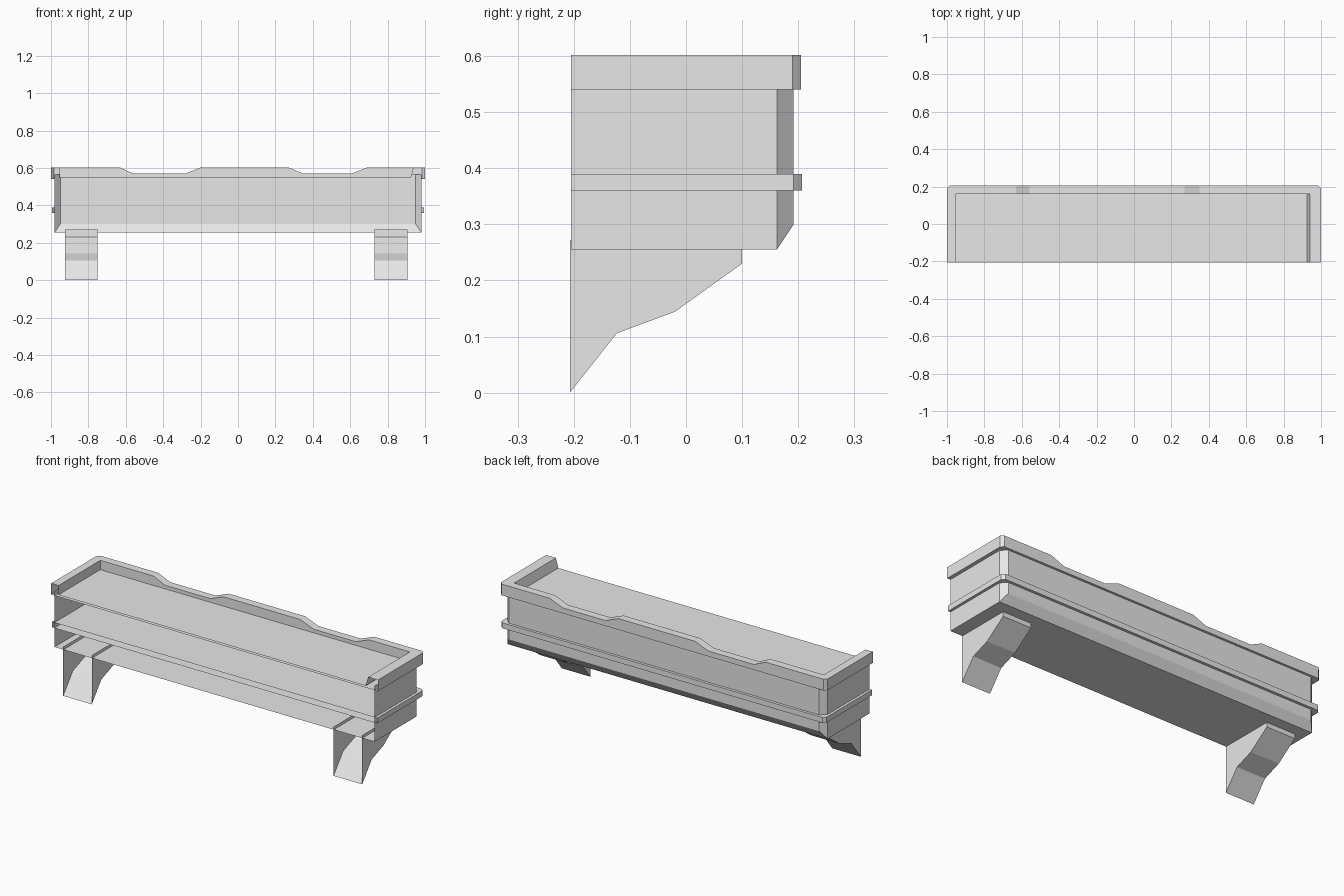
import bpy
import bmesh

cube = bpy.data.objects.get("Cube")
if cube:
    bpy.data.objects.remove(cube, do_unlink=True)

grey = bpy.data.materials.new("plain_grey")
grey.use_nodes = True
grey.diffuse_color = (0.8, 0.8, 0.8, 1)
grey.node_tree.nodes["Principled BSDF"].inputs["Base Color"].default_value = (0.8, 0.8, 0.8, 1)

FRONT = -0.205   # open side of the shell


def finish(name, bm):
    bmesh.ops.remove_doubles(bm, verts=bm.verts, dist=0.0005)
    mesh = bpy.data.meshes.new(name)
    bm.to_mesh(mesh)
    bm.free()
    mesh.materials.append(grey)
    obj = bpy.data.objects.new(name, mesh)
    bpy.context.collection.objects.link(obj)
    return obj


def loft(bm, rows):
    """Skin quads between successive rows of points."""
    rows = [[bm.verts.new(p) for p in row] for row in rows]
    for a, b in zip(rows, rows[1:]):
        for i in range(len(a) - 1):
            bm.faces.new((a[i], a[i + 1], b[i + 1], b[i]))


def plate(bm, points, z):
    bm.faces.new([bm.verts.new((x, y, z)) for x, y in points])


def outline(w, back, cut):
    """U-shaped plan with cut rear corners, open at the front."""
    return [(w, FRONT), (w, back - cut), (w - cut, back),
            (cut - w, back), (-w, back - cut), (-w, FRONT)]


def at(points, z):
    return [(x, y, z) for x, y in points]


# Trough body: walls with cut corners and a sloped lower rear edge
W, BACK, CUT = 0.98, 0.192, 0.03
bm = bmesh.new()
plan = outline(W, BACK, CUT)
y_low = BACK - CUT
low = [(W, FRONT), (W, y_low), (W, y_low), (-W, y_low), (-W, y_low), (-W, FRONT)]
mid = [(x, y, 0.3 if y == BACK else 0.255) for x, y in plan]
loft(bm, [at(low, 0.255), mid, at(plan, 0.565)])
plate(bm, [(W, FRONT), (W, y_low), (-W, y_low), (-W, FRONT)], 0.255)
finish("trough_body", bm)

# Middle band with its two shelves
bm = bmesh.new()
band = outline(0.995, 0.207, 0.015)
loft(bm, [at(band, 0.36), at(band, 0.39)])
plate(bm, band, 0.36)
plate(bm, band, 0.39)
finish("middle_band", bm)

# Top rim: hollow moulding with two dips along the rear
TOP, DIP, INNER = 0.602, 0.57, 0.16
dips = [(0.69, TOP), (0.61, DIP), (0.35, DIP), (0.27, TOP),
        (-0.2, TOP), (-0.28, DIP), (-0.56, DIP), (-0.63, TOP)]
rim = outline(1.0, 0.205, 0.015)
outer = rim[:3] + [(x, 0.205) for x, z in dips] + rim[3:]
heights = [TOP] * 3 + [z for x, z in dips] + [TOP] * 3


def inner(right, left=-0.955):
    return ([(right, FRONT)] + [(right, INNER)] * 2 + [(x, INNER) for x, z in dips]
            + [(left, INNER)] * 2 + [(left, FRONT)])


def raised(points):
    return [(x, y, z) for (x, y), z in zip(points, heights)]


bm = bmesh.new()
loft(bm, [at(outer, 0.54), raised(outer), raised(inner(0.94)), at(inner(0.925), 0.55)])
plate(bm, rim, 0.54)
finish("top_rim", bm)

# Upper fill surface inside the rim
bm = bmesh.new()
plate(bm, [(0.925, FRONT), (0.925, INNER), (-0.955, INNER), (-0.955, FRONT)], 0.55)
finish("fill_surface", bm)

# Hollow brackets: two side plates joined by a stepped underside
profile = [(-0.207, 0.0), (-0.123, 0.106), (-0.02, 0.144), (0.1, 0.23), (0.1, 0.272)]
for name, x0 in (("right_bracket", -0.925), ("left_bracket", 0.73)):
    bm = bmesh.new()
    sides = [[(x, y, z) for y, z in profile] for x in (x0, x0 + 0.175)]
    loft(bm, sides)
    for side in sides:
        corner = (side[0][0], -0.207, 0.272)
        bm.faces.new([bm.verts.new(p) for p in side + [corner]])
    finish(name, bm)
